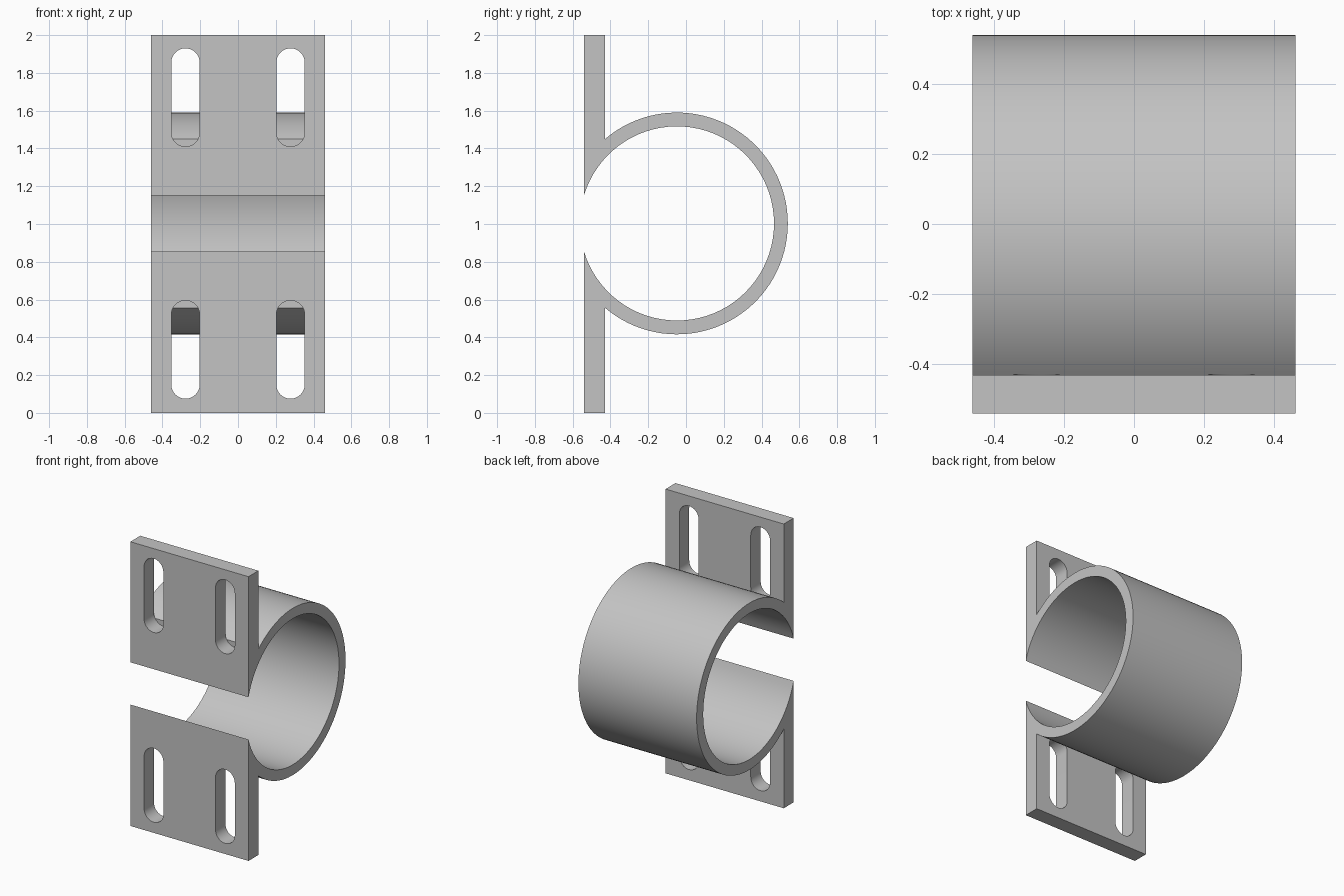
import bpy, bmesh, math

if "Cube" in bpy.data.objects:
    bpy.data.objects.remove(bpy.data.objects["Cube"])

HALF_W = 0.46                      # half width along x
Y_FRONT, Y_BACK = -0.54, -0.43     # flange faces
CY, CZ = -0.048, 1.003             # ring centre
R_OUT, R_IN = 0.587, 0.514
SEGS = 72

grey = bpy.data.materials.new("grey metal")
grey.diffuse_color = (0.55, 0.55, 0.55, 1)
grey.use_nodes = True
grey.node_tree.nodes["Principled BSDF"].inputs["Base Color"].default_value = grey.diffuse_color


def extrude(name, points, vec):
    """Closed outline extruded along vec into a solid."""
    bm = bmesh.new()
    face = bm.faces.new([bm.verts.new(p) for p in points])
    geom = bmesh.ops.extrude_face_region(bm, geom=[face])["geom"]
    bmesh.ops.translate(bm, vec=vec, verts=[g for g in geom if isinstance(g, bmesh.types.BMVert)])
    bmesh.ops.recalc_face_normals(bm, faces=bm.faces)
    mesh = bpy.data.meshes.new(name)
    bm.to_mesh(mesh)
    bm.free()
    mesh.materials.append(grey)
    obj = bpy.data.objects.new(name, mesh)
    bpy.context.collection.objects.link(obj)
    return obj


def arc(radius, y_start):
    """Arc from the upper crossing of y_start, round the back, to the lower one."""
    a = math.acos((y_start - CY) / radius)
    return [(CY + radius * math.cos(a - 2 * a * i / SEGS),
             CZ + radius * math.sin(a - 2 * a * i / SEGS)) for i in range(SEGS + 1)]


# Clamp body: open ring with an upper and lower flange in one profile
profile = (arc(R_OUT, Y_BACK) + [(Y_BACK, 0), (Y_FRONT, 0)]
           + arc(R_IN, Y_FRONT)[::-1] + [(Y_FRONT, 2), (Y_BACK, 2)])
clamp = extrude("pipe_clamp", [(-HALF_W, y, z) for y, z in profile], (2 * HALF_W, 0, 0))

# Rounded mounting slots through the flanges
SLOT_R, SLOT_HALF = 0.075, 0.185
for x in (-0.278, 0.278):
    for z in (0.335, 1.67):
        outline = []
        for i in range(34):
            a = math.pi * (i if i < 17 else i - 1) / 16
            dz = SLOT_HALF if i < 17 else -SLOT_HALF
            outline.append((x + SLOT_R * math.cos(a), -0.65, z + dz + SLOT_R * math.sin(a)))
        cutter = extrude("slot_cutter", outline, (0, Y_BACK + 0.001 + 0.65, 0))
        cutter.hide_render = True
        mod = clamp.modifiers.new("slot", 'BOOLEAN')
        mod.operation, mod.solver, mod.object = 'DIFFERENCE', 'EXACT', cutter
        bpy.context.view_layer.objects.active = clamp
        bpy.ops.object.modifier_apply(modifier=mod.name)
        bpy.data.objects.remove(cutter)

# Smooth curved walls, crisp edges
clamp.select_set(True)
bpy.context.view_layer.objects.active = clamp
bpy.ops.object.shade_smooth_by_angle(angle=math.radians(25))
